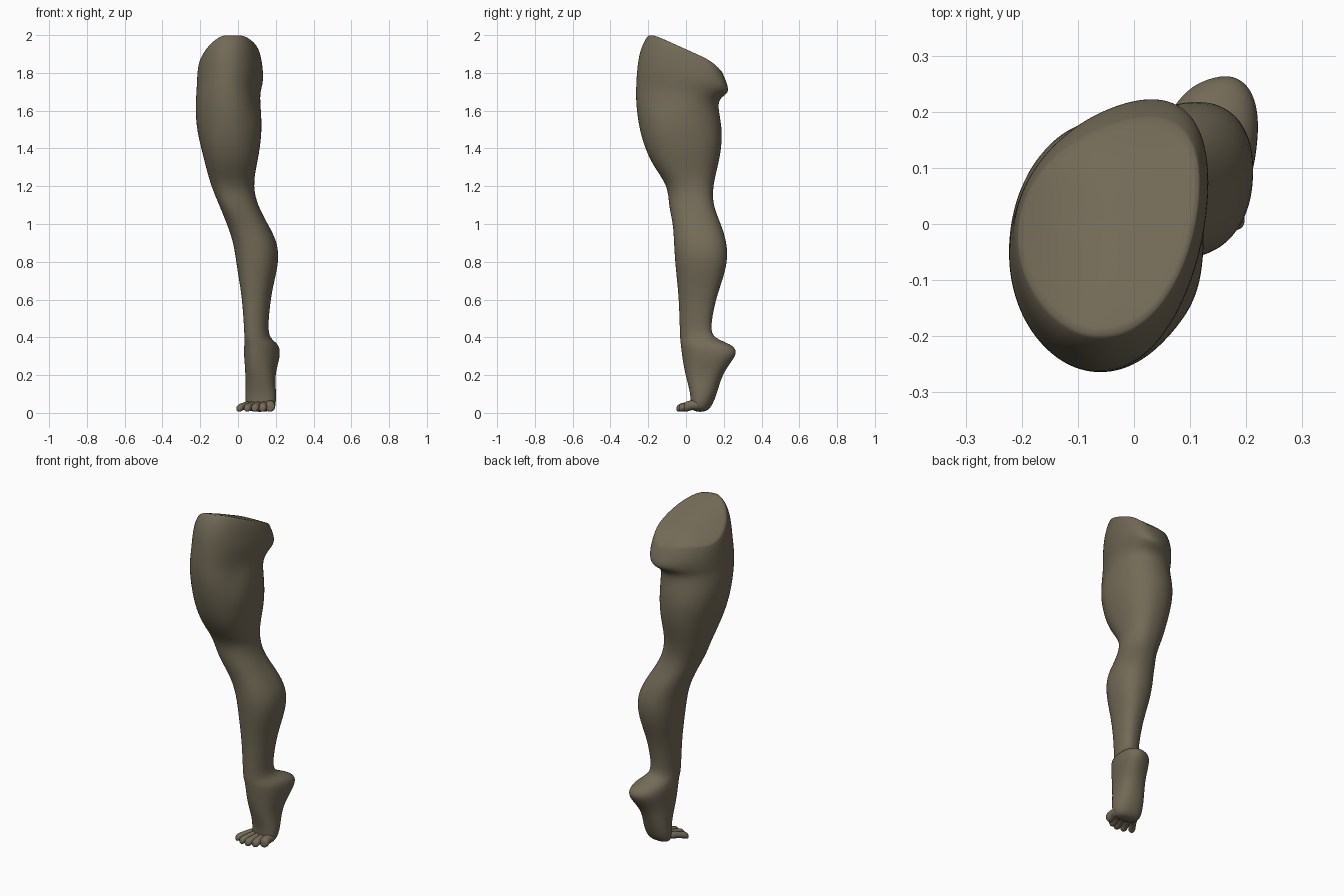
import bpy, bmesh, math
from mathutils import Vector

if "Cube" in bpy.data.objects:
    bpy.data.objects.remove(bpy.data.objects["Cube"])

skin = bpy.data.materials.new("olive_clay")
skin.diffuse_color = (0.17, 0.145, 0.095, 1)
skin.use_nodes = True
skin.node_tree.nodes["Principled BSDF"].inputs["Base Color"].default_value = skin.diffuse_color
N = 32  # points around each cross-section


def cut(x, y):
    """Height of the slanted cut across the hip."""
    return min(2.0, 1.925 - 0.45 * y - 2.1 * min(0, x) ** 2 - 4 * max(0, y - 0.1) ** 2)


def ring_point(sec, k, egg):
    """Skewed oval that fills the given x and y limits; egg skews only its back right."""
    x0, x1, y0, y1, skew = sec
    t = 2 * math.pi * k / N
    power = 0.97 if egg else 0.89
    soft = lambda v: math.copysign(abs(v) ** power, v)
    turn = math.asin(skew)
    if egg:
        turn *= 0.55 + 0.5 * math.cos(t - math.pi / 4)
    return ((x0 + x1) / 2 + (x1 - x0) / 2 * soft(math.cos(t)),
            (y0 + y1) / 2 + (y1 - y0) / 2 * soft(math.sin(t + turn)))


# Leg and foot outline: height, x limits, y limits, skew
lower = [
    (0.005, 0.06, 0.170, 0.045, 0.105, -0.15),
    (0.03, 0.04, 0.198, 0.025, 0.134, -0.2),
    (0.09, 0.04, 0.205, 0.025, 0.160, -0.15),
    (0.16, 0.04, 0.201, 0.008, 0.180, -0.05),
    (0.22, 0.038, 0.204, -0.008, 0.204, 0.15),
    (0.28, 0.036, 0.218, -0.018, 0.248, 0.3),
    (0.325, 0.034, 0.224, -0.024, 0.274, 0.34),
    (0.365, 0.034, 0.214, -0.028, 0.240, 0.34),
    (0.395, 0.034, 0.168, -0.032, 0.145, 0.3),
    (0.45, 0.032, 0.158, -0.033, 0.128, 0.25),
    (0.60, 0.022, 0.172, -0.038, 0.157, 0.2),
    (0.70, 0.006, 0.193, -0.048, 0.193, 0.15),
    (0.80, -0.010, 0.216, -0.058, 0.221, 0.1),
    (0.90, -0.024, 0.212, -0.064, 0.218, 0.1),
    (1.00, -0.058, 0.158, -0.068, 0.186, 0.1),
    (1.10, -0.100, 0.103, -0.092, 0.144, 0.15),
    (1.20, -0.142, 0.080, -0.094, 0.144, 0.15),
    (1.30, -0.170, 0.096, -0.167, 0.168, 0.08),
    (1.40, -0.194, 0.117, -0.217, 0.189, 0.05),
    (1.52, -0.224, 0.128, -0.252, 0.193, 0.05),
    (1.64, -0.224, 0.119, -0.266, 0.164, 0.15),
]
# Hip and buttock: share of the way up to the cut, x limits, y limits, skew
upper = [
    (0.22, -0.222, 0.118, -0.266, 0.196, 0.3),
    (0.45, -0.219, 0.135, -0.262, 0.225, 0.4),
    (0.70, -0.217, 0.133, -0.252, 0.224, 0.42),
    (0.90, -0.213, 0.125, -0.226, 0.206, 0.42),
    (1.00, -0.207, 0.117, -0.200, 0.190, 0.42),
]
# Muscle and bone relief: centre, radius, outward amount
relief = [
    ((-0.08, -0.08, 1.06), 0.045, 0.014),   # kneecap
    ((0.06, -0.12, 1.32), 0.08, 0.010),     # inner thigh muscle
    ((-0.12, -0.15, 1.38), 0.09, 0.006),    # outer thigh muscle
    ((0.08, -0.14, 1.66), 0.07, -0.010),    # groin furrow
    ((0.10, -0.13, 1.52), 0.06, 0.010),     # inner thigh fullness
    ((-0.02, 0.13, 1.14), 0.06, -0.006),    # hollow of the knee
    ((0.165, 0.06, 0.33), 0.03, 0.006),     # inner ankle bone
    ((0.035, 0.07, 0.31), 0.03, 0.008),     # outer ankle bone
    ((0.20, 0.08, 0.19), 0.05, -0.008),     # arch
]


def finish(bm, name, levels):
    bmesh.ops.recalc_face_normals(bm, faces=bm.faces)
    me = bpy.data.meshes.new(name)
    bm.to_mesh(me)
    bm.free()
    me.materials.append(skin)
    me.shade_smooth()
    ob = bpy.data.objects.new(name, me)
    bpy.context.collection.objects.link(ob)
    sub = ob.modifiers.new("smooth", 'SUBSURF')
    sub.levels = sub.render_levels = levels
    return ob


def bridge(bm, a, b):
    n = len(a)
    for k in range(n):
        bm.faces.new((a[k], a[(k + 1) % n], b[(k + 1) % n], b[k]))


# Leg: loft from the ball of the foot to the hip
bm = bmesh.new()
rings = []
for z, *sec in lower:
    rings.append([Vector((*ring_point(sec, k, z > 1.45), z)) for k in range(N)])
for s, *sec in upper:
    pts = [ring_point(sec, k, True) for k in range(N)]
    rings.append([Vector((x, y, 1.64 + s * (cut(x, y) - 1.64))) for x, y in pts])
for ring in rings:
    mid = sum(ring, Vector()) / N
    for p in ring:
        out = Vector((p.x - mid.x, p.y - mid.y, 0)).normalized()
        p += out * sum(a * math.exp(-((p - Vector(c)).length / r) ** 2) for c, r, a in relief)
loops = [[bm.verts.new(p) for p in ring] for ring in rings]
for a, b in zip(loops, loops[1:]):
    bridge(bm, a, b)
bm.faces.new(loops[0])

# Hip cut: inner rings that follow the slanted surface
rim = loops[-1]
mid = sum((v.co for v in rim), Vector()) / N
crease = bm.edges.layers.float.new("crease_edge")
last = rim
for f in (0.7, 0.35):
    inner = []
    for v in rim:
        p = mid.lerp(v.co, f)
        inner.append(bm.verts.new((p.x, p.y, cut(p.x, p.y))))
    bridge(bm, last, inner)
    last = inner
tip = bm.verts.new((mid.x, mid.y, cut(mid.x, mid.y)))
for k in range(N):
    bm.faces.new((last[k], last[(k + 1) % N], tip))
    bm.edges.get((rim[k], rim[(k + 1) % N]))[crease] = 0.8
finish(bm, "leg", 2)


# Toes: tapered tubes with a rounded tip, running forward from the ball
def toe(name, base, end, r):
    bm = bmesh.new()
    base, end = Vector(base), Vector(end)
    d = end - base
    side = Vector((-d.y, d.x, 0)).normalized()
    prev = None
    for t, w in ((0, 1.1), (0.3, 1.05), (0.55, 0.95), (0.78, 1.08), (0.93, 0.95), (1, 0.5)):
        c = base + d * t
        c.z += 0.006 * math.sin(math.pi * t)
        ring = []
        for k in range(10):
            a = 2 * math.pi * k / 10
            p = c + side * (r * w * math.cos(a)) + Vector((0, 0, r * w * math.sin(a)))
            p.z = max(p.z, 0)
            ring.append(bm.verts.new(p))
        if prev:
            bridge(bm, prev, ring)
        else:
            bm.faces.new(ring)
        prev = ring
    bm.faces.new(prev)
    finish(bm, name, 2)


tips = [(0.000, -0.022, 0.020), (0.043, -0.043, 0.021), (0.086, -0.050, 0.022),
        (0.128, -0.038, 0.023), (0.170, -0.012, 0.028)]
for i, (x, y, r) in enumerate(tips):
    toe(f"toe_{i + 1}", (0.062 + 0.027 * i, 0.075, 0.042), (x, y, r), r)
